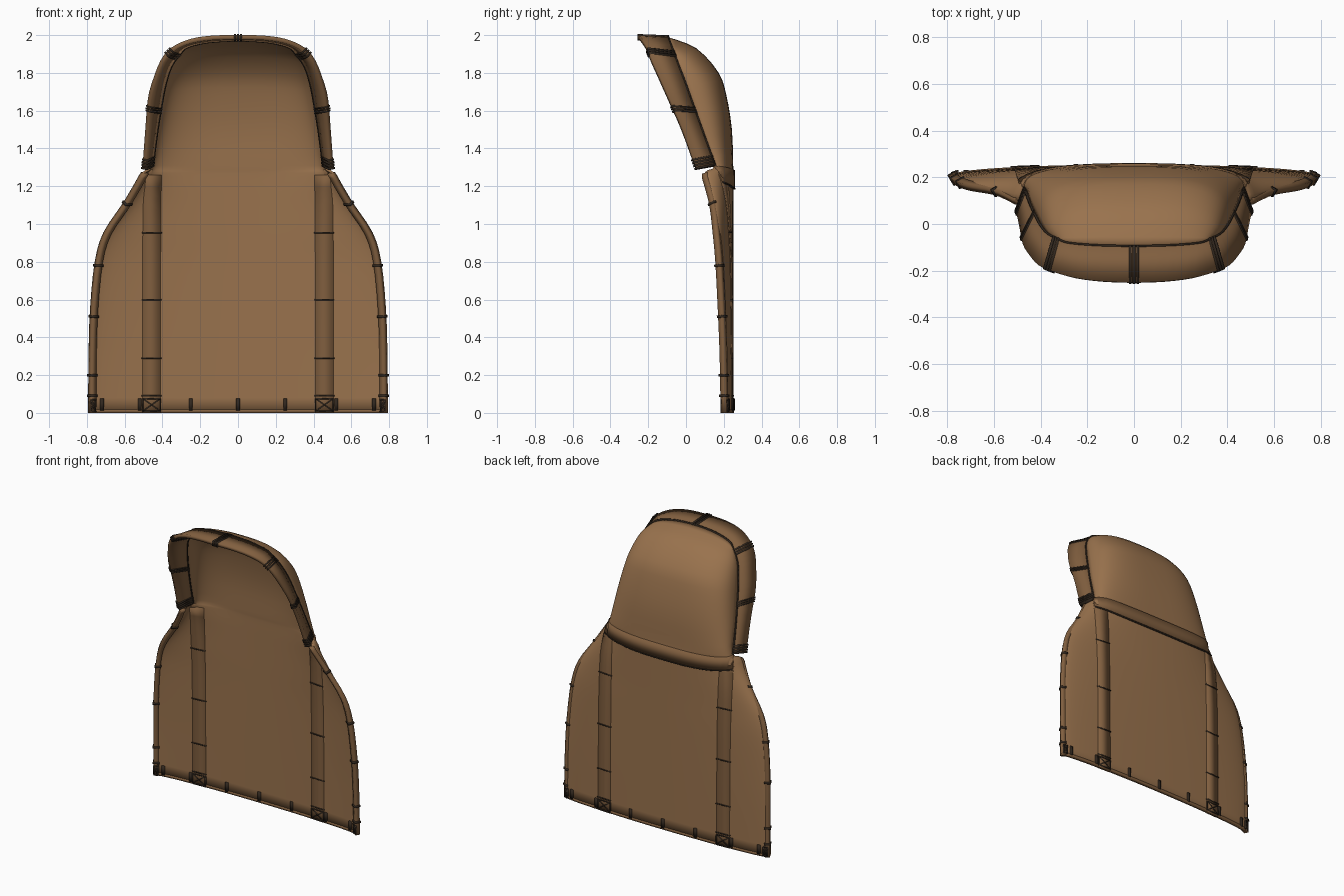
import bpy, math
from mathutils import Vector as V

if "Cube" in bpy.data.objects:
    bpy.data.objects.remove(bpy.data.objects["Cube"])


def material(name, rgb):
    m = bpy.data.materials.new(name)
    m.diffuse_color = (*rgb, 1)
    m.use_nodes = True
    m.node_tree.nodes["Principled BSDF"].inputs["Base Color"].default_value = m.diffuse_color
    return m


CLOTH = material("brown_cloth", (0.32, 0.17, 0.075))
TRIM = material("dark_trim", (0.22, 0.115, 0.05))
CORD = material("black_cord", (0.03, 0.02, 0.013))


def build(name, verts, faces, thick, mat, clip=True, angle=40):
    """Right-hand sheet, mirrored and thickened."""
    me = bpy.data.meshes.new(name)
    me.from_pydata([tuple(v) for v in verts], [], faces)
    me.materials.append(mat)
    ob = bpy.data.objects.new(name, me)
    bpy.context.collection.objects.link(ob)
    mir = ob.modifiers.new("mirror", 'MIRROR')
    mir.use_mirror_merge = clip
    sol = ob.modifiers.new("thickness", 'SOLIDIFY')
    sol.thickness, sol.offset = thick, 0
    bpy.ops.object.select_all(action='DESELECT')
    ob.select_set(True)
    bpy.context.view_layer.objects.active = ob
    bpy.ops.object.shade_smooth_by_angle(angle=math.radians(angle))
    return ob


def grid(name, rows, thick, mat):
    n = len(rows[0])
    faces = [(i * n + j, i * n + j + 1, (i + 1) * n + j + 1, (i + 1) * n + j)
             for i in range(len(rows) - 1) for j in range(n - 1)]
    return build(name, [p for r in rows for p in r], faces, thick, mat)


def smooth(pts, k=3):
    """Catmull-Rom refinement of tuples of any length."""
    P = [pts[0]] + list(pts) + [pts[-1]]
    out = []
    for a, b, c, d in zip(P, P[1:], P[2:], P[3:]):
        for s in range(k):
            t = s / k
            out.append(tuple(
                0.5 * (2 * q + (r - p) * t + (2 * p - 5 * q + 4 * r - u) * t * t
                       + (3 * q - p - 3 * r + u) * t ** 3)
                for p, q, r, u in zip(a, b, c, d)))
    return out + [tuple(pts[-1])]


# Cross-sections: centre y, centre z, edge x, edge y, edge z, squareness
lower = [(0.245, z, x, y, z, n) for z, x, y, n in [
    (0, .78, .20, 2), (.3, .778, .195, 2), (.55, .77, .185, 2), (.8, .745, .172, 2),
    (.95, .70, .158, 2), (1.1, .60, .14, 2.3), (1.2, .54, .115, 2.6), (1.27, .50, .10, 3)]]
upper = [(.243, 1.31, .46, .15, 1.31, 3), (.236, 1.5, .435, .08, 1.5, 3),
         (.207, 1.68, .41, .025, 1.65, 3), (.165, 1.80, .39, -.01, 1.75, 2.8),
         (.05, 1.925, .36, -.045, 1.84, 2.5), (-.095, 1.982, .31, -.07, 1.91, 2)]


def section(row, s):
    yc, zc, xe, ye, ze, n = row
    a = s * math.pi / 2
    x = xe * math.sin(a) ** (2 / n)
    w = max(0, math.cos(a)) ** (2 / n) if s < 1 else 0
    return V((x, ye + (yc - ye) * w, ze + (zc - ze) * w))


dense = smooth(lower + upper, 3)
COLS = 16
grid("hooded_back_panel", [[section(r, j / COLS) for j in range(COLS + 1)] for r in dense],
     0.014, CLOTH)


def on_panel(x, z):
    """Point of the panel below the hood at x, z."""
    for a, b in zip(dense, dense[1:]):
        if b[1] >= z:
            t = max(0, (z - a[1]) / (b[1] - a[1]))
            yc, _, xe, ye, _, n = [p + (q - p) * t for p, q in zip(a, b)]
            w = max(0, 1 - (min(x, xe) / xe) ** n) ** (1 / n)
            return V((x, ye + (yc - ye) * w, z))


# Flared rim round the hood opening
back = [section(r, 1) for r in upper] + [section(upper[-1], s) for s in (2 / 3, 1 / 3, 0)]
front = [(.495, .055, 1.29), (.48, -.02, 1.5), (.467, -.09, 1.66), (.44, -.135, 1.76),
         (.40, -.18, 1.86), (.345, -.205, 1.925), (.25, -.232, 1.968), (.13, -.247, 1.986),
         (0, -.252, 1.988)]
rim = [(V(a), V(b)) for a, b in zip(smooth(front), smooth([tuple(p) for p in back]))]
grid("hood_rim", rim, 0.024, TRIM)

# Piping along the outer edge of the side wings
edge = [section(r, 1) for r in dense[:len(lower) * 3 - 2]]
piping = [(p + V((.006, -.004, 0)), p + V((-.022, .012, 0))) for p in edge]
grid("wing_piping", piping, 0.03, TRIM)

# Two long straps, seen on both faces
strap = [(on_panel(.41, z), on_panel(.505 - max(0, z - 1.1) * .1, z))
         for z in [i * 1.26 / 20 for i in range(21)]]
grid("back_strap", strap, 0.024, TRIM)

# Cross band under the hood and hem binding
band = []
for j in range(15):
    x = .49 * j / 14
    lift = .035 * (j / 14) ** 3
    band.append([on_panel(x, 1.19 + lift) + V((0, .006, 0)),
                 on_panel(min(x, .475), 1.285 + lift * .6) + V((0, .006, 0))])
grid("cross_band", band, 0.016, TRIM)
grid("hem_binding", [[on_panel(.775 * j / 20, z) for z in (0, .018)] for j in range(21)],
     0.02, TRIM)


# Cord ties: thin strips laid across a pair of rails
def tie(rail, z=None, count=1, width=.01, gap=.016):
    mids = [(a + b) / 2 for a, b in rail]
    if z is None:
        i, t = len(rail) - 2, 1
    else:
        i = next(k for k in range(len(rail) - 1) if mids[k + 1].z >= z)
        t = max(0, (z - mids[i].z) / (mids[i + 1].z - mids[i].z))
    a, b = (rail[i][k].lerp(rail[i + 1][k], t) for k in (0, 1))
    d = (mids[i + 1] - mids[i]).normalized()
    over = (b - a).normalized() * .005
    a, b = a - over, b + over
    quads = []
    for c in range(count):
        o = d * gap * (c - (count - 1) / 2)
        h = d * width / 2
        quads.append([a + o - h, b + o - h, b + o + h, a + o + h])
    return quads


def bar(x0, z0, x1, z1, width=.007):
    """Straight stitch lying on the panel."""
    p, q = on_panel(x0, z0), on_panel(x1, z1)
    d = (q - p).normalized()
    n = V((-d.z, 0, d.x)) * width / 2
    return [p - n, q - n, q + n, p + n]


def cross_box(x0, x1, z0, z1):
    c = [(x0, z0), (x1, z0), (x1, z1), (x0, z1)]
    pairs = list(zip(c, c[1:] + c[:1])) + [(c[0], c[2]), (c[1], c[3])]
    return [bar(*p, *q) for p, q in pairs]


def stitch(name, quads, thick):
    build(name, [p for q in quads for p in q],
          [tuple(range(4 * i, 4 * i + 4)) for i in range(len(quads))], thick, CORD, False)


stitch("rim_ties", tie(rim, 1.325, 4) + tie(rim, 1.605, 3, .008, .013)
       + tie(rim, 1.90, 3) + tie(rim, None, 3), 0.034)
stitch("piping_ties", [q for z in (.09, .2, .51, .78, 1.11) for q in tie(piping, z, 1, .013)]
       + cross_box(.755, .778, .008, .07), 0.04)
stitch("strap_stitches", [q for z in (.09, .29, .6, .955) for q in tie(strap, z, 1, .007)]
       + cross_box(.41, .505, .008, .075), 0.03)

# Hem tabs
stitch("hem_tabs", [bar(x, .012, x, .075, .02) for x in (0, .25, .52, .72)], 0.03)

# Cord seams beside the rim and under the cross band
seam = [(b + (a - b).normalized() * .004, b - (a - b).normalized() * .004) for a, b in rim]
grid("rim_seam", seam, 0.03, CORD)
grid("band_seam", [(r[0], r[0] + V((0, 0, -.007))) for r in band], 0.02, CORD)
